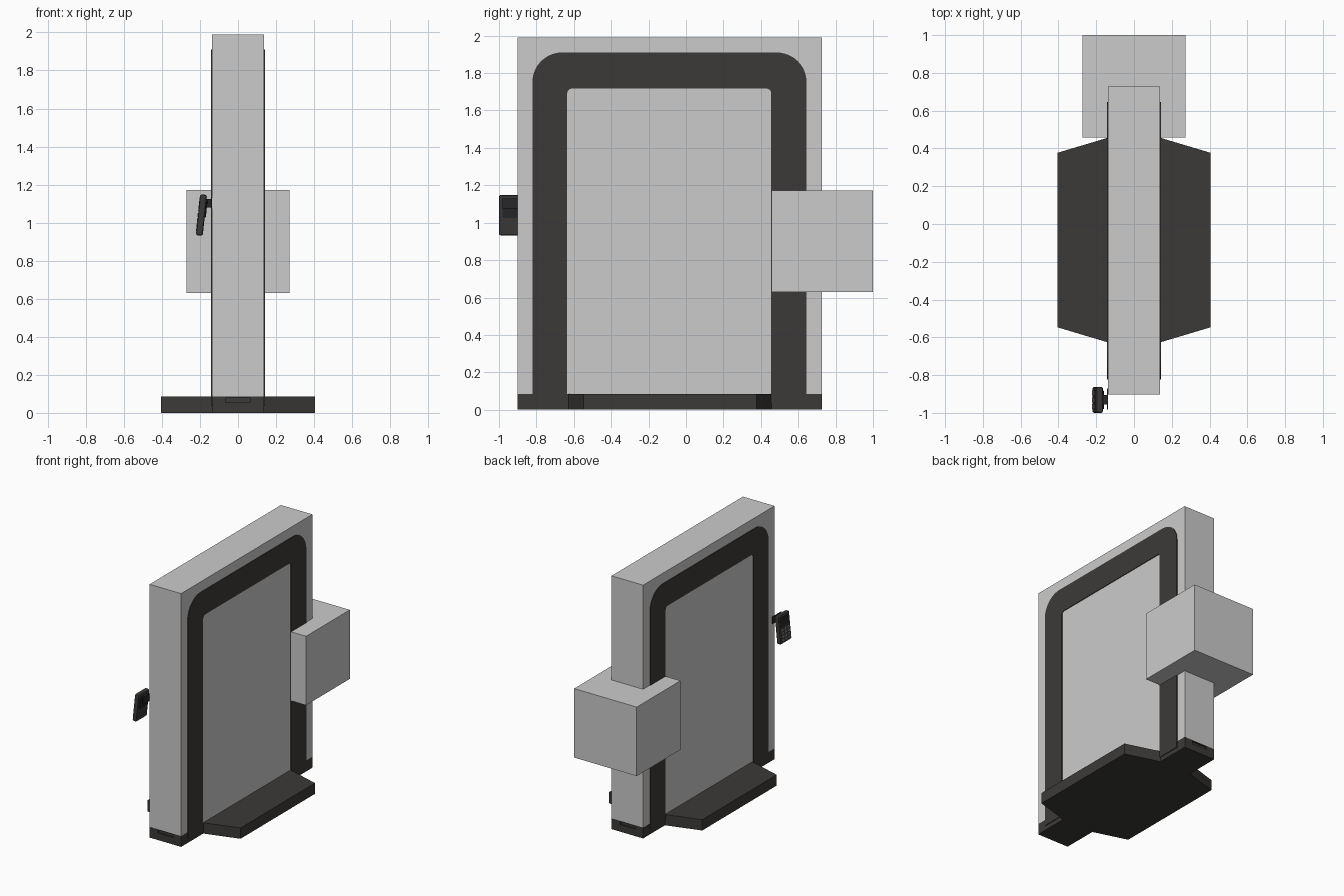
import bpy, bmesh
from math import sin, cos, pi, radians
from mathutils import Matrix, Vector

if "Cube" in bpy.data.objects:
    bpy.data.objects.remove(bpy.data.objects["Cube"])


def material(name, rgb):
    m = bpy.data.materials.new(name)
    m.diffuse_color = (*rgb, 1)
    m.use_nodes = True
    m.node_tree.nodes["Principled BSDF"].inputs["Base Color"].default_value = m.diffuse_color
    return m


DARK = material("dark_grey", (0.045, 0.042, 0.04))
BLACK = material("black", (0.02, 0.02, 0.023))
KEY = material("key_grey", (0.2, 0.2, 0.21))


def finish(name, bm, mat):
    bmesh.ops.recalc_face_normals(bm, faces=bm.faces)
    me = bpy.data.meshes.new(name)
    bm.to_mesh(me)
    bm.free()
    ob = bpy.data.objects.new(name, me)
    bpy.context.collection.objects.link(ob)
    if mat:
        me.materials.append(mat)
    return ob


def box(name, lo, hi, mat=None, bevel=0, matrix=None):
    lo, hi = Vector(lo), Vector(hi)
    bm = bmesh.new()
    bmesh.ops.create_cube(bm, size=1)
    for v in bm.verts:
        v.co = (lo + hi) / 2 + v.co * (hi - lo)
    ob = finish(name, bm, mat)
    if matrix:
        ob.matrix_world = matrix
    if bevel:
        b = ob.modifiers.new("bevel", 'BEVEL')
        b.width, b.segments = bevel, 2
    return ob


def prism(name, points, offset, mat):
    bm = bmesh.new()
    face = bm.faces.new([bm.verts.new(p) for p in points])
    ext = bmesh.ops.extrude_face_region(bm, geom=[face])["geom"]
    bmesh.ops.translate(bm, vec=offset,
                        verts=[g for g in ext if isinstance(g, bmesh.types.BMVert)])
    return finish(name, bm, mat)


def arc(cy, cz, r, a0, a1, n):
    return [(cy + r * cos(radians(a0 + (a1 - a0) * i / n)),
             cz + r * sin(radians(a0 + (a1 - a0) * i / n))) for i in range(n + 1)]


W, Y0, Y1 = 0.137, -0.902, 0.728   # half width and ends of the main body

# Upright body and the box on its rear edge
box("main_body", (-W, Y0, 0.085), (W, Y1, 1.99))
box("rear_box", (-0.272, 0.457, 0.63), (0.272, 1.0, 1.172))

# Base plate: narrow foot with a wing on each side
half = [(W, Y0), (W, -0.627), (0.405, -0.547), (0.405, 0.377), (W, 0.457), (W, Y1)]
outline = half + [(-x, y) for x, y in reversed(half)]
base = prism("base_plate", [(x, y, 0) for x, y in outline], (0, 0, 0.085), DARK)

# Shallow slot in both ends of the foot
for i, y in enumerate((Y0, Y1)):
    cutter = box(f"slot_cutter_{i}", (-0.065, y - 0.012, 0.055), (0.065, y + 0.012, 0.078))
    cutter.hide_render = True
    cutter.hide_set(True)
    cut = base.modifiers.new("slot", 'BOOLEAN')
    cut.operation, cut.object = 'DIFFERENCE', cutter

# Arched trim band on both sides
band = ([(-0.822, 0.035)] + arc(-0.662, 1.75, 0.16, 180, 90, 12)
        + arc(0.485, 1.75, 0.16, 90, 0, 12) + [(0.645, 0.035), (0.455, 0.035)]
        + arc(0.43, 1.692, 0.025, 0, 90, 5) + arc(-0.61, 1.692, 0.025, 90, 180, 5)
        + [(-0.635, 0.035)])
trim = prism("side_trim", [(0.13, y, z) for y, z in band], (0.0125, 0, 0), DARK)
trim.modifiers.new("mirror", 'MIRROR').use_axis[0] = True

# Bracket holding the keypad terminal
box("bracket_plate", (-0.143, -0.982, 1.075), (-W, -0.87, 1.13), BLACK)
box("bracket_arm", (-0.18, -0.955, 1.08), (-0.141, -0.905, 1.125), BLACK)

# Keypad terminal, tilted upward, facing -x
tilt = Matrix.Translation((-0.192, -0.931, 1.04)) @ Matrix.Rotation(radians(6), 4, 'Y')
box("terminal_body", (-0.018, -0.069, -0.108), (0.018, 0.069, 0.108), DARK, 0.01, tilt)
box("terminal_back", (0.01, -0.05, -0.01), (0.024, 0.05, 0.085), BLACK, 0.004, tilt)
box("terminal_screen", (-0.0195, -0.052, 0.02), (-0.01, 0.052, 0.09), BLACK, 0, tilt)
for r in range(4):
    for c in range(3):
        y, z = -0.036 + c * 0.036, -0.003 - r * 0.026
        box(f"terminal_key_{r}_{c}", (-0.021, y - 0.013, z - 0.009),
            (-0.01, y + 0.013, z + 0.009), KEY, 0, tilt)
